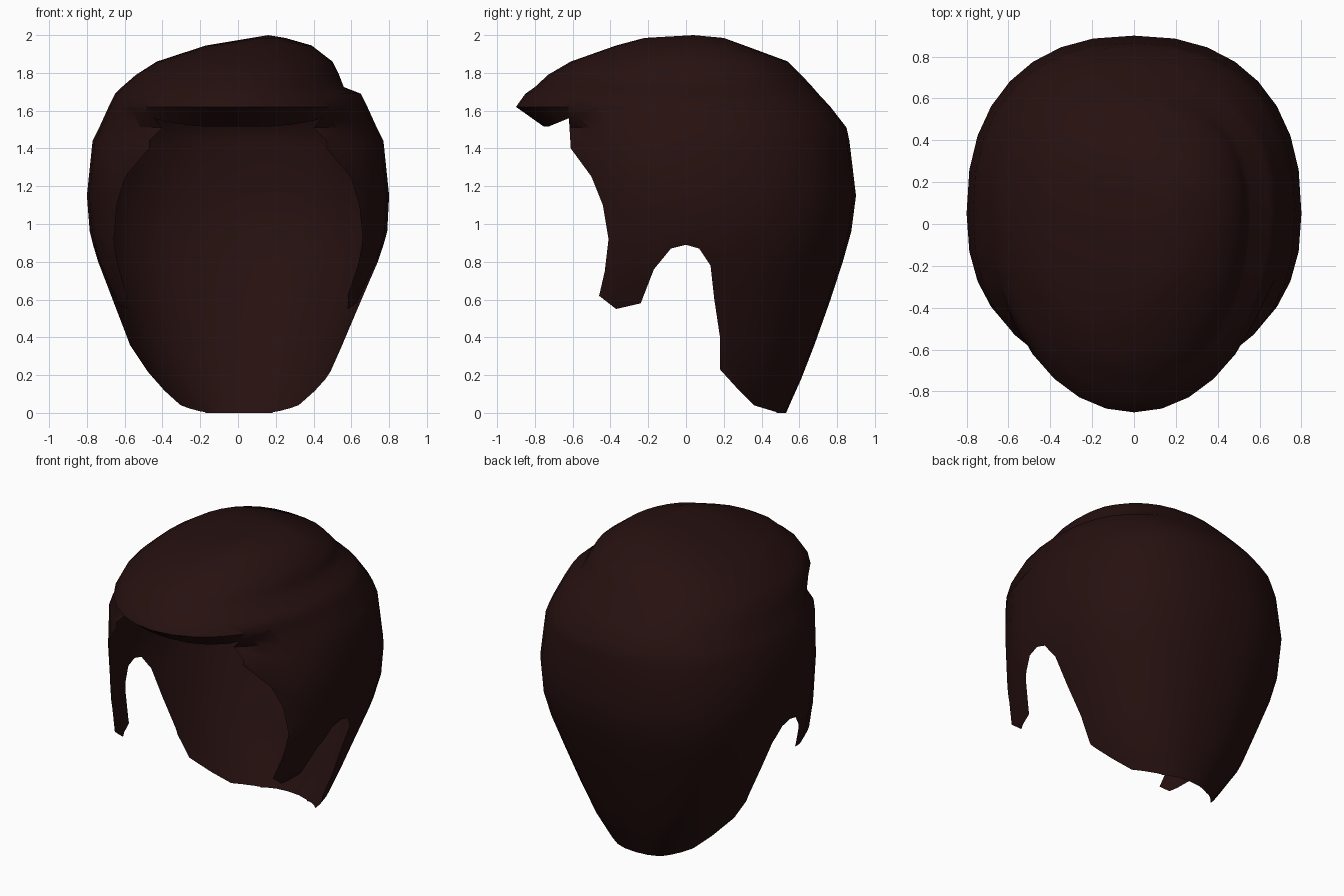
import bpy, bmesh, math
from mathutils import Vector

if "Cube" in bpy.data.objects:
    bpy.data.objects.remove(bpy.data.objects["Cube"])

hair_mat = bpy.data.materials.new("dark maroon hair")
hair_mat.diffuse_color = (0.019, 0.0052, 0.0050, 1)
hair_mat.use_nodes = True
hair_mat.node_tree.nodes["Principled BSDF"].inputs["Base Color"].default_value = hair_mat.diffuse_color

SEGMENTS = 32
CENTRE_Y = 0.05

# Horizontal rings of the hair: height, left x, right x, front y, back y
RINGS = [
    (1.985, 0.07, 0.25, -0.22, 0.20),
    (1.945, -0.17, 0.39, -0.37, 0.31),
    (1.86, -0.43, 0.50, -0.61, 0.54),
    (1.79, -0.54, 0.535, -0.73, 0.61),
    (1.725, -0.615, 0.56, -0.80, 0.67),   # side parting, upper edge
    (1.69, -0.65, 0.65, -0.85, 0.70),     # side parting, lower edge
    (1.62, -0.685, 0.685, -0.90, 0.765),  # tip of the quiff
    (1.51, -0.735, 0.735, -0.745, 0.85),  # lip of the quiff
    (1.44, -0.77, 0.77, -0.73, 0.865),
    (1.15, -0.80, 0.80, -0.69, 0.90),
    (0.96, -0.785, 0.79, -0.69, 0.875),
    (0.80, -0.745, 0.745, -0.75, 0.83),
    (0.60, -0.67, 0.66, -0.85, 0.765),
    (0.36, -0.58, 0.56, -0.60, 0.68),
    (0.18, -0.46, 0.48, -0.50, 0.61),
    (0.08, -0.39, 0.41, -0.45, 0.565),
    (0.0, -0.33, 0.35, -0.40, 0.53),
]

# Side outline (y, z) of the face opening, sideburns, ear gaps and nape hem
OPENING = [
    (-1.2, 1.515), (-0.73, 1.515), (-0.62, 1.56), (-0.61, 1.40), (-0.50, 1.25),
    (-0.44, 1.10), (-0.41, 0.92), (-0.43, 0.75), (-0.46, 0.62), (-0.37, 0.55),
    (-0.24, 0.58), (-0.17, 0.76), (-0.08, 0.87), (0.0, 0.89), (0.07, 0.87),
    (0.13, 0.78), (0.15, 0.60), (0.18, 0.40), (0.18, 0.23), (0.28, 0.12),
    (0.36, 0.04), (0.48, 0.004), (0.48, -0.2), (-1.2, -0.2),
]


def spow(v, p):
    return math.copysign(abs(v) ** p, v)


def inside(y, z, poly):
    hit = False
    for (y1, z1), (y2, z2) in zip(poly, poly[1:] + poly[:1]):
        if (z1 > z) != (z2 > z) and y < y1 + (z - z1) * (y2 - y1) / (z2 - z1):
            hit = not hit
    return hit


bm = bmesh.new()

# Loft the hair shell down from the crown
loops = []
for z, left, right, front, back in RINGS:
    mid = (left + right) / 2
    cx = mid if z > 1.9 else 0.0
    loop = []
    for i in range(SEGMENTS):
        a = 2 * math.pi * i / SEGMENTS
        s, c = math.sin(a), math.cos(a)
        p = 0.86 if c > 0 or z < 1.5 else 1.0   # fuller back, pointed quiff
        s, c = spow(s, p), spow(c, p)
        x = cx + s * ((right - cx) if s > 0 else (cx - left))
        y = CENTRE_Y + c * ((back - CENTRE_Y) if c > 0 else (CENTRE_Y - front))
        loop.append(bm.verts.new((x, y, z)))
    loops.append(loop)
apex = bm.verts.new((0.16, 0.04, 2.0))
for i in range(SEGMENTS):
    j = (i + 1) % SEGMENTS
    bm.faces.new((apex, loops[0][i], loops[0][j]))
    for upper, lower in zip(loops, loops[1:]):
        bm.faces.new((upper[i], lower[i], lower[j], upper[j]))

# Cut the shell along each edge of the side outline, then drop the opening
for (y1, z1), (y2, z2) in zip(OPENING, OPENING[1:] + OPENING[:1]):
    near = []
    for f in bm.faces:
        ys = [v.co.y for v in f.verts]
        zs = [v.co.z for v in f.verts]
        if (min(ys) <= max(y1, y2) and max(ys) >= min(y1, y2)
                and min(zs) <= max(z1, z2) and max(zs) >= min(z1, z2)):
            near.append(f)
    geom = near + list({e for f in near for e in f.edges}) \
        + list({v for f in near for v in f.verts})
    if near:
        bmesh.ops.bisect_plane(bm, geom=geom, dist=1e-5,
                               plane_co=Vector((0, y1, z1)),
                               plane_no=Vector((0, z2 - z1, y1 - y2)).normalized())
gone = []
for f in bm.faces:
    c = f.calc_center_median()
    if inside(c.y, c.z, OPENING):
        gone.append(f)
bmesh.ops.delete(bm, geom=gone, context='FACES')
bmesh.ops.recalc_face_normals(bm, faces=bm.faces[:])
if sum(f.normal.dot(f.calc_center_median() - Vector((0, 0, 1))) for f in bm.faces) < 0:
    bmesh.ops.reverse_faces(bm, faces=bm.faces[:])

mesh = bpy.data.meshes.new("hair")
bm.to_mesh(mesh)
bm.free()
mesh.materials.append(hair_mat)
hair = bpy.data.objects.new("hair", mesh)
bpy.context.collection.objects.link(hair)

bpy.context.view_layer.objects.active = hair
hair.select_set(True)
bpy.ops.object.shade_smooth_by_angle(angle=math.radians(50))
